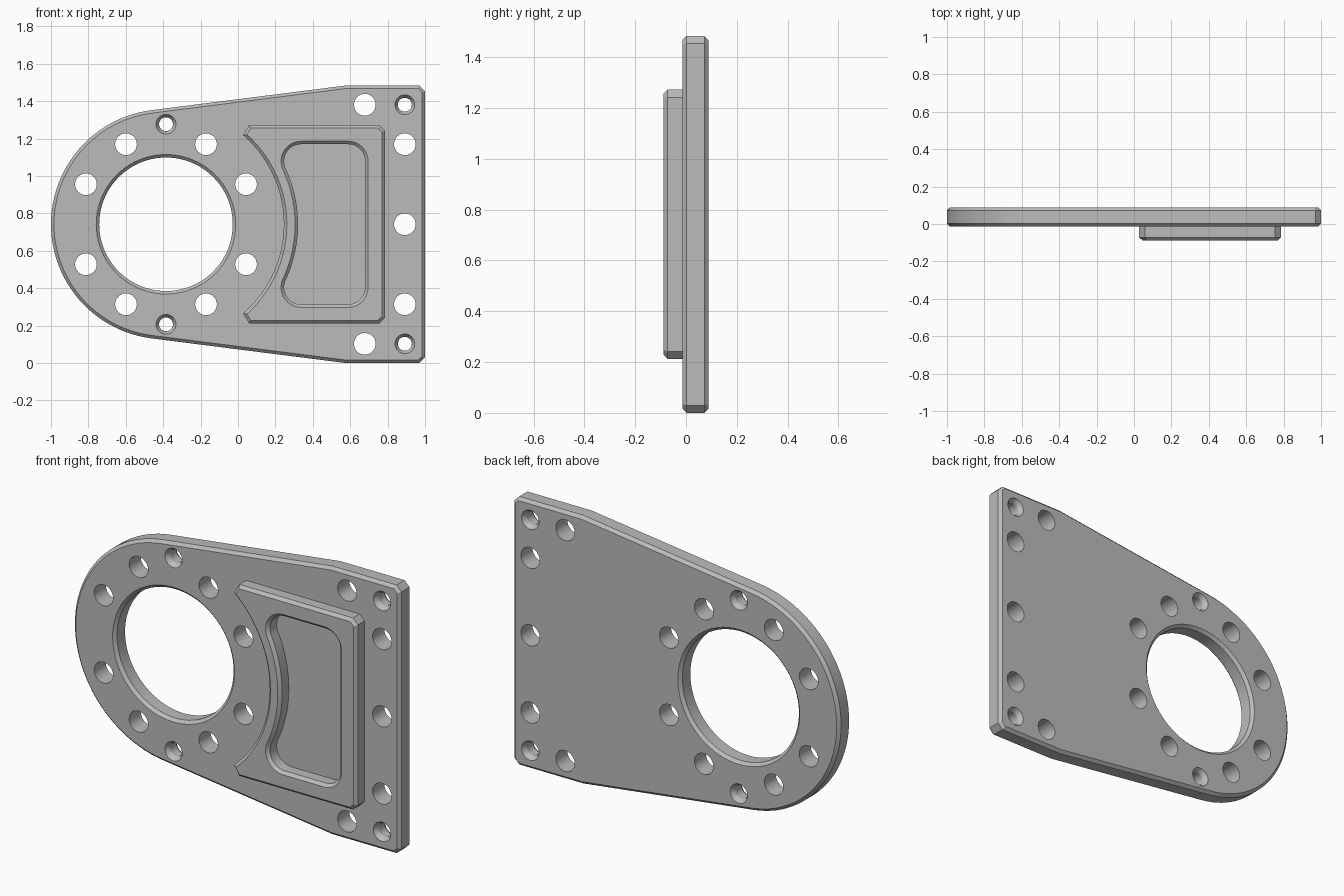
import bpy
import bmesh
from math import atan2, cos, degrees, hypot, radians, sin, sqrt
from mathutils import Vector

cube = bpy.data.objects.get("Cube")
if cube:
    bpy.data.objects.remove(cube)

grey = bpy.data.materials.new("machined grey")
grey.use_nodes = True
colour = (0.5, 0.5, 0.5, 1)
grey.diffuse_color = colour
grey.node_tree.nodes["Principled BSDF"].inputs["Base Color"].default_value = colour

MID = 0.742                 # half height of the plate
RING_X = -0.385             # centre of the big bore
FRONT, BACK = -0.014, 0.088  # plate faces
BOSS_FRONT = -0.088
EDGE = 0.016                # chamfer size


def arc(cx, cz, r, a0, a1, n):
    angles = [radians(a0 + (a1 - a0) * i / n) for i in range(n + 1)]
    return [(cx + r * cos(a), cz + r * sin(a)) for a in angles]


def clean(points):
    """Drop repeated neighbouring points of a closed loop."""
    return [Vector(p) for i, p in enumerate(points)
            if hypot(p[0] - points[i - 1][0], p[1] - points[i - 1][1]) > 1e-5]


def hole(points):
    """Holes run clockwise so that offsets go into the material."""
    return points[::-1]


def offset(loop, d):
    """Mitred offset to the left of the loop's direction."""
    out = []
    for i, p in enumerate(loop):
        a = (p - loop[i - 1]).normalized()
        b = (loop[(i + 1) % len(loop)] - p).normalized()
        na, nb = Vector((-a.y, a.x)), Vector((-b.y, b.x))
        out.append(p + (na + nb) * d / (1 + na.dot(nb)))
    return out


def solid(name, loops):
    """Loops of (points, [(inset, y), ...]) become walls between two caps."""
    bm = bmesh.new()
    caps = ([], [])
    for points, stages in loops:
        points = clean(points)
        rings = [[bm.verts.new((p.x, y, p.y + MID)) for p in offset(points, d)]
                 for d, y in stages]
        n = len(points)
        for r, s in zip(rings, rings[1:]):
            for i in range(n):
                j = (i + 1) % n
                bm.faces.new((r[i], r[j], s[j], s[i]))
        for cap, ring in zip(caps, (rings[0], rings[-1])):
            cap += [bm.edges.get((ring[i - 1], ring[i])) for i in range(n)]
    for cap, y in zip(caps, (-1, 1)):
        bmesh.ops.triangle_fill(bm, edges=cap, use_beauty=True, normal=(0, y, 0))
    bmesh.ops.recalc_face_normals(bm, faces=bm.faces[:])
    mesh = bpy.data.meshes.new(name)
    bm.to_mesh(mesh)
    bm.free()
    mesh.materials.append(grey)
    obj = bpy.data.objects.new(name, mesh)
    bpy.context.collection.objects.link(obj)
    bpy.ops.object.select_all(action="DESELECT")
    obj.select_set(True)
    bpy.context.view_layer.objects.active = obj
    bpy.ops.object.shade_smooth_by_angle(angle=radians(20))
    return obj


def both_sides(width, depth):
    return [(width, FRONT), (0, FRONT + depth), (0, BACK - depth), (width, BACK)]


# Mounting plate: rounded end, tapering sides, clipped corners
outline = [(0.577, -MID), (0.97, -MID), (1, 0.03 - MID),
           (1, MID - 0.03), (0.97, MID), (0.577, MID)]
outline += arc(RING_X, 0, 0.615, 97, 263, 48)
plate = [(outline, both_sides(EDGE, EDGE))]

# Big bore
plate.append((hole(arc(RING_X, 0, 0.357, 0, 360, 80)), both_sides(EDGE, EDGE)))

# Plain bolt holes: a circle of eight around the bore, five by the straight edge
bolts = [(RING_X + sx * x, sz * z) for x, z in ((0.214, 0.428), (0.428, 0.214))
         for sx in (-1, 1) for sz in (-1, 1)]
bolts += [(0.892, 0), (0.892, 0.428), (0.892, -0.428), (0.678, 0.639), (0.678, -0.639)]
for x, z in bolts:
    plate.append((hole(arc(x, z, 0.058, 0, 360, 32)), [(0, FRONT), (0, BACK)]))

# Countersunk screw holes
for x, z in ((RING_X, 0.535), (0.892, 0.639)):
    for side in (-1, 1):
        plate.append((hole(arc(x, z * side, 0.037, 0, 360, 32)), both_sides(EDGE, 0.025)))
solid("mounting_plate", plate)

# Raised boss with a concave side that follows the bore
tip = degrees(atan2(0.476, 0.412))
boss = [(0.059, -0.53), (0.755, -0.53), (0.785, -0.5),
        (0.785, 0.5), (0.755, 0.53), (0.059, 0.53)]
boss += arc(RING_X, 0, 0.63, tip, -tip, 40)

# Pocket in the boss, with rounded corners and the same concave side
lobe, corner, bow, half, right = 0.091, 0.09, 0.706, 0.428, 0.679
lobe_z = half - lobe
lobe_dx = sqrt((bow + lobe) ** 2 - lobe_z ** 2)
lean = degrees(atan2(lobe_z, lobe_dx))
pocket = arc(right - corner, corner - half, corner, -90, 0, 12)
pocket += arc(right - corner, half - corner, corner, 0, 90, 12)
pocket += arc(RING_X + lobe_dx, lobe_z, lobe, 90, 180 + lean, 16)
pocket += arc(RING_X, 0, bow, lean, -lean, 24)
pocket += arc(RING_X + lobe_dx, -lobe_z, lobe, 180 - lean, 270, 16)

stages = [(EDGE, BOSS_FRONT), (0, BOSS_FRONT + EDGE), (0, FRONT + 0.004)]
solid("pocketed_boss", [(boss, stages), (hole(pocket), stages)])
